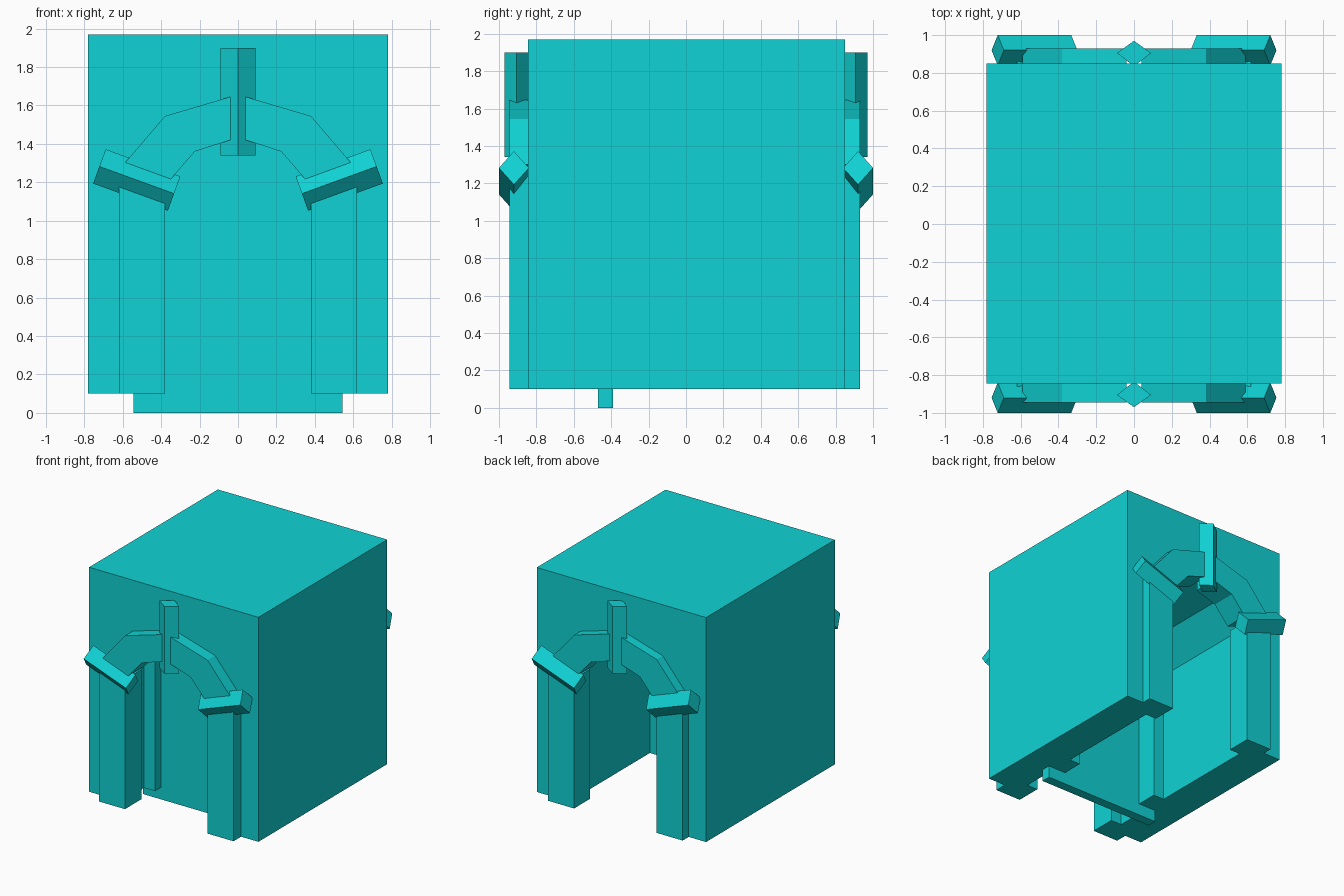
import bpy, bmesh, math
from mathutils import Vector

cube = bpy.data.objects.get("Cube")
if cube:
    bpy.data.objects.remove(cube, do_unlink=True)

COLOUR = (0.005, 0.65, 0.66, 1)
mat = bpy.data.materials.new("turquoise")
mat.use_nodes = True
mat.diffuse_color = COLOUR
mat.node_tree.nodes["Principled BSDF"].inputs["Base Color"].default_value = COLOUR


def prism(name, points, offset):
    """Extrude a planar outline along an offset vector."""
    bm = bmesh.new()
    face = bm.faces.new([bm.verts.new(p) for p in points])
    extruded = bmesh.ops.extrude_face_region(bm, geom=[face])["geom"]
    verts = [g for g in extruded if isinstance(g, bmesh.types.BMVert)]
    bmesh.ops.translate(bm, verts=verts, vec=offset)
    bmesh.ops.recalc_face_normals(bm, faces=bm.faces)
    mesh = bpy.data.meshes.new(name)
    bm.to_mesh(mesh)
    bm.free()
    mesh.materials.append(mat)
    obj = bpy.data.objects.new(name, mesh)
    bpy.context.collection.objects.link(obj)
    return obj


def slab(name, outline, y0, y1):
    """Outline in x and z, running from y0 to y1."""
    return prism(name, [(x, y0, z) for x, z in outline], (0, y1 - y0, 0))


# Block with an open-bottomed tunnel through it
half = [(0.78, 1.97), (0.78, 0.1), (0.48, 0.1), (0.48, 1.22), (0.30, 1.45)]
other = [(-x, z) for x, z in reversed(half)]
slab("gatehouse_body", half + [(0, 1.53)] + other, -0.845, 0.85)

# Gate panel held between the inner jambs
slab("gate", [(-0.545, 0), (0.545, 0), (0.545, 1.6), (-0.545, 1.6)], -0.47, -0.39)

# Pillars and half arches, at both mouths and around the gate
pillar = [(0.62, 0.1), (0.62, 1.27), (0.38, 1.18), (0.38, 0.1)]
arch = [(0.04, 1.645), (0.38, 1.545), (0.59, 1.30), (0.355, 1.21),
        (0.225, 1.36), (0.04, 1.42)]
bays = {"front": (-0.945, -0.73), "gate": (-0.55, -0.21), "back": (0.72, 0.93)}
for bay, (y0, y1) in bays.items():
    for side, s in (("left", 1), ("right", -1)):
        slab(f"{bay}_{side}_pillar", [(s * x, z) for x, z in pillar], y0, y1)
        slab(f"{bay}_{side}_arch", [(s * x, z) for x, z in arch], y0, y1)

# Diamond-section keystones and sloping imposts on both outer faces
for bay, d in (("front", -1), ("back", 1)):
    prism(f"{bay}_keystone",
          [(0.09, d * 0.905, 1.34), (0, d * 0.97, 1.34),
           (-0.09, d * 0.905, 1.34), (0, d * 0.835, 1.34)], (0, 0, 0.56))
    for side, s in (("left", 1), ("right", -1)):
        a = math.radians(20)
        along = Vector((s * math.cos(a), 0, math.sin(a)))
        up = Vector((-s * math.sin(a), 0, math.cos(a))) * 0.095
        out = Vector((0, 0.08, 0))
        start = Vector((s * 0.527, d * 0.92, 1.212)) - along * 0.207
        prism(f"{bay}_{side}_impost",
              [start + up, start + out, start - up, start - out], along * 0.414)
